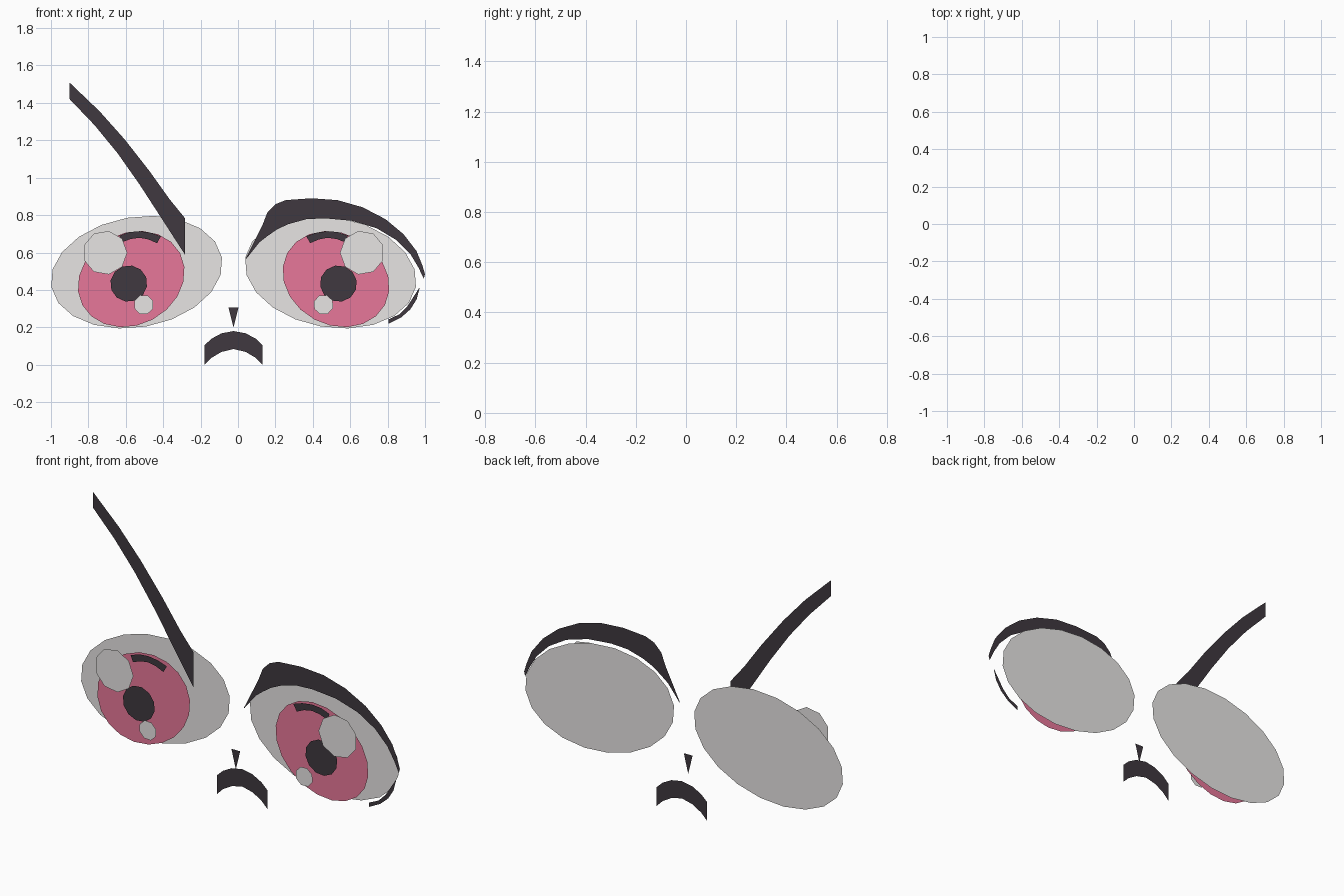
import bpy, bmesh, math

MID = -0.0235  # mirror line of the face


def material(name, r, g, b):
    m = bpy.data.materials.new(name)
    m.diffuse_color = (r, g, b, 1)
    return m


WHITE = material("eye_white", 0.95, 0.93, 0.92)
PINK = material("iris_pink", 0.95, 0.22, 0.38)
DARK = material("dark_line", 0.05, 0.04, 0.05)


def sheet(name, faces, y, mat):
    """Flat sheet facing -y, made from lists of (x, z) outlines."""
    bm = bmesh.new()
    for pts in faces:
        area = sum(a[0] * b[1] - b[0] * a[1] for a, b in zip(pts, pts[1:] + pts[:1]))
        if area < 0:
            pts = pts[::-1]
        bm.faces.new([bm.verts.new((x, y, z)) for x, z in pts])
    bmesh.ops.remove_doubles(bm, verts=bm.verts, dist=0.0005)
    me = bpy.data.meshes.new(name)
    bm.to_mesh(me)
    bm.free()
    me.materials.append(mat)
    ob = bpy.data.objects.new(name, me)
    bpy.context.collection.objects.link(ob)
    return ob


def band(name, upper, lower, y, mat, flip=False):
    """Strip of quads between two edges."""
    if flip:
        upper, lower = mirrored(upper), mirrored(lower)
    quads = [[upper[i], upper[i + 1], lower[i + 1], lower[i]] for i in range(len(upper) - 1)]
    return sheet(name, quads, y, mat)


def mirrored(pts):
    return [(2 * MID - x, z) for x, z in pts]


def oval(cx, cz, a, b, tilt, sides):
    t, out = math.radians(tilt), []
    for i in range(sides):
        k = 2 * math.pi * i / sides
        u, v = a * math.cos(k), b * math.sin(k)
        out.append((cx + u * math.cos(t) - v * math.sin(t),
                    cz + u * math.sin(t) + v * math.cos(t)))
    return out


# Layered eyes: name, oval, depth, colour
EYE = [
    ("eyeball", oval(-0.542, 0.495, 0.463, 0.295, 9.8, 20), 0.05, WHITE),
    ("iris", oval(-0.571, 0.458, 0.296, 0.245, 28, 20), -0.012, PINK),
    ("pupil", oval(-0.584, 0.434, 0.099, 0.097, 20, 12), -0.036, DARK),
    ("large_highlight", oval(-0.711, 0.599, 0.119, 0.118, 0, 9), -0.072, WHITE),
    ("small_highlight", oval(-0.504, 0.321, 0.054, 0.054, 20, 8), -0.072, WHITE),
]
SHADE_UP = [(-0.634, 0.69), (-0.583, 0.709), (-0.527, 0.714), (-0.468, 0.706), (-0.412, 0.687)]
SHADE_LOW = [(-0.62, 0.655), (-0.575, 0.672), (-0.527, 0.679), (-0.479, 0.67), (-0.433, 0.65)]

for side, flip in (("left", False), ("right", True)):
    for name, pts, y, mat in EYE:
        sheet(f"{side}_{name}", [mirrored(pts) if flip else pts], y, mat)
    band(f"{side}_iris_shade", SHADE_UP, SHADE_LOW, -0.036, DARK, flip)

# Slanted eyebrow
band("eyebrow",
     [(-0.90, 1.508), (-0.741, 1.356), (-0.607, 1.206), (-0.473, 1.035), (-0.366, 0.885), (-0.283, 0.783)],
     [(-0.90, 1.42), (-0.767, 1.281), (-0.644, 1.131), (-0.527, 0.965), (-0.409, 0.783), (-0.283, 0.588)],
     0.0125, DARK)

# Heavy upper lid
band("upper_lid",
     [(0.043, 0.57), (0.13, 0.745), (0.158, 0.816), (0.20, 0.858), (0.254, 0.88), (0.393, 0.89), (0.532, 0.88),
      (0.666, 0.842), (0.789, 0.778), (0.885, 0.698), (0.955, 0.607), (0.986, 0.53), (1.0, 0.484)],
     [(0.045, 0.567), (0.115, 0.655), (0.16, 0.69), (0.211, 0.725), (0.27, 0.752), (0.365, 0.778), (0.463, 0.783),
      (0.607, 0.77), (0.741, 0.73), (0.848, 0.666), (0.922, 0.591), (0.965, 0.52), (0.993, 0.46)],
     -0.008, DARK)

# Lower lash
band("lower_lash",
     [(0.971, 0.414), (0.944, 0.372), (0.906, 0.313), (0.864, 0.27), (0.805, 0.243)],
     [(0.971, 0.41), (0.955, 0.35), (0.922, 0.297), (0.874, 0.254), (0.805, 0.219)],
     0.0, DARK)

# Nose and frowning mouth
sheet("nose", [[(-0.051, 0.307), (0.003, 0.307), (-0.024, 0.20)]], 0.015, DARK)
half = [(-0.179, 0.104), (-0.142, 0.139), (-0.088, 0.168), (MID, 0.18)]
arc = half + mirrored(half[:-1])[::-1]
band("mouth", arc, [(x, z - (0.104 - 0.008 * (1 - abs(x - MID) / 0.156))) for x, z in arc], 0.07, DARK)
